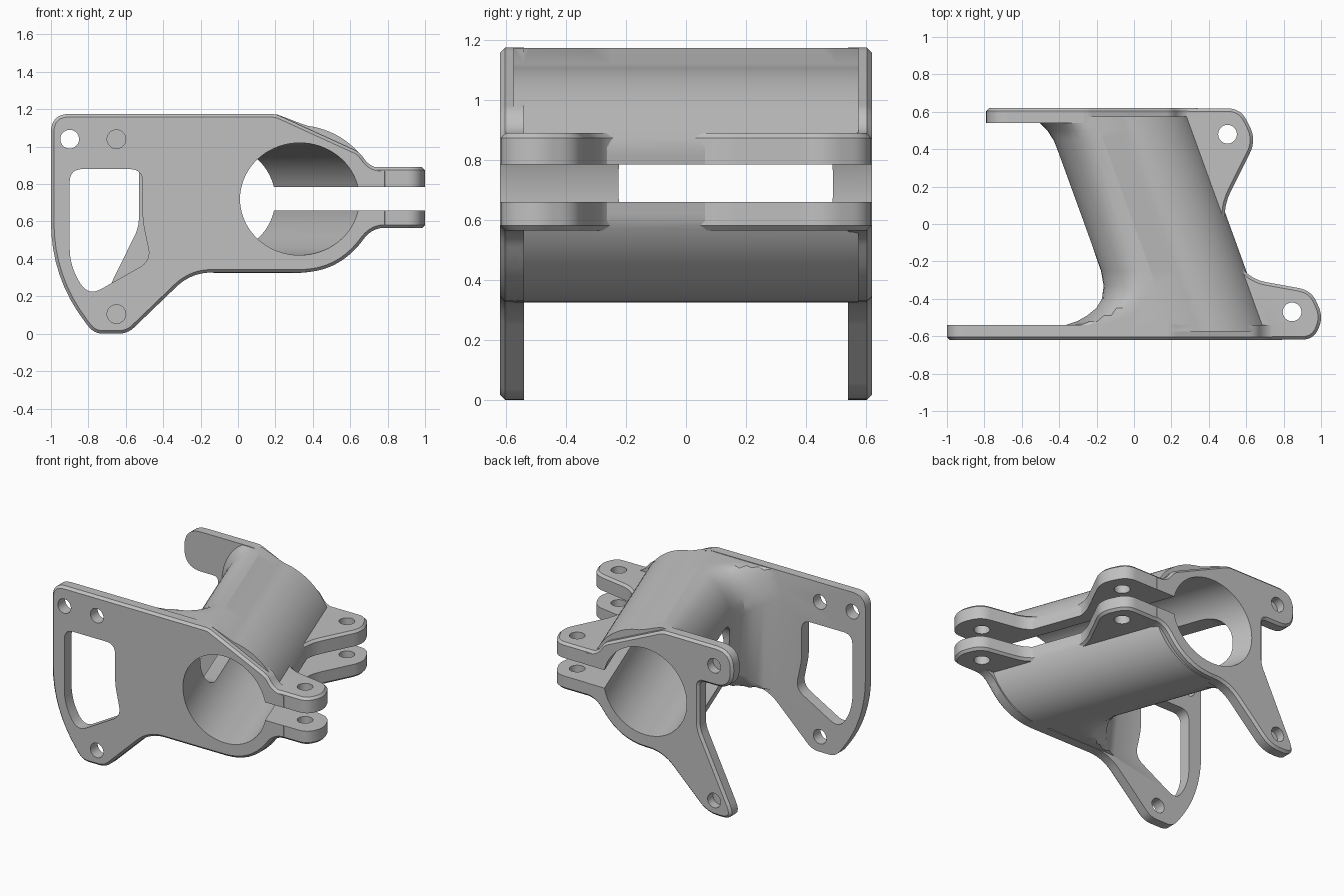
import bpy, bmesh, math
from mathutils import Vector

old = bpy.data.objects.get("Cube")
if old:
    bpy.data.objects.remove(old, do_unlink=True)

grey = bpy.data.materials.new("plain_grey")
grey.use_nodes = True
GREY = (0.53, 0.53, 0.53, 1)
grey.diffuse_color = GREY
grey.node_tree.nodes["Principled BSDF"].inputs["Base Color"].default_value = GREY

AXIS_Z = 0.72
COS = math.cos(math.radians(20))
CHAMFER = 0.016


def axis_x(y):
    """Centre of the slanted bore at depth y."""
    return 0.105 - 0.363 * y


def rounded(corners, steps=8):
    """Polygon whose corners (x, y, setback) are rounded off."""
    out = []
    for i, (x, y, r) in enumerate(corners):
        p = Vector((x, y))
        if r == 0:
            out.append(p)
            continue
        a = p + (Vector(corners[i - 1][:2]) - p).normalized() * r
        b = p + (Vector(corners[(i + 1) % len(corners)][:2]) - p).normalized() * r
        for k in range(steps + 1):
            t = k / steps
            out.append(a * (1 - t) ** 2 + p * 2 * t * (1 - t) + b * t * t)
    return out


def circle(x, y, r, n=48):
    return [Vector((x + r * math.cos(2 * math.pi * k / n),
                    y + r * math.sin(2 * math.pi * k / n))) for k in range(n)]


def inset(outline, d):
    """Outline moved inward by d with mitred corners."""
    n = len(outline)
    area = sum(outline[i - 1].cross(outline[i]) for i in range(n))
    side = 1 if area > 0 else -1
    out = []
    for i, p in enumerate(outline):
        a = (p - outline[i - 1]).normalized()
        b = (outline[(i + 1) % n] - p).normalized()
        na, nb = Vector((-a.y, a.x)) * side, Vector((-b.y, b.x)) * side
        out.append(p + (na + nb) * d / (1 + na.dot(nb)))
    return out


def loft(name, rings):
    """Closed skin over equal rings of 3D points."""
    bm = bmesh.new()
    vs = [[bm.verts.new(p) for p in ring] for ring in rings]
    n = len(vs[0])
    for a, b in zip(vs, vs[1:]):
        for i in range(n):
            j = (i + 1) % n
            bm.faces.new((a[i], a[j], b[j], b[i]))
    bm.faces.new(vs[0])
    bm.faces.new(vs[-1])
    bmesh.ops.recalc_face_normals(bm, faces=bm.faces[:])
    mesh = bpy.data.meshes.new(name)
    bm.to_mesh(mesh)
    bm.free()
    mesh.materials.append(grey)
    ob = bpy.data.objects.new(name, mesh)
    bpy.context.collection.objects.link(ob)
    return ob


def prism(name, outline, axis, lo, hi, cut_lo=False, cut_hi=False):
    """Outline pushed along an axis, with optional chamfered ends."""
    def place(p, h):
        return {0: (h, p[0], p[1]), 1: (p[0], h, p[1]), 2: (p[0], p[1], h)}[axis]
    layers = [(outline, lo), (outline, hi)]
    if cut_lo:
        layers[0:1] = [(inset(outline, CHAMFER), lo), (outline, lo + CHAMFER)]
    if cut_hi:
        layers[-1:] = [(outline, hi - CHAMFER), (inset(outline, CHAMFER), hi)]
    return loft(name, [[place(p, h) for p in o] for o, h in layers])


def combine(target, other, operation):
    mod = target.modifiers.new(operation, 'BOOLEAN')
    mod.operation, mod.object, mod.solver = operation, other, 'EXACT'
    bpy.context.view_layer.objects.active = target
    bpy.ops.object.modifier_apply(modifier=mod.name)
    bpy.data.objects.remove(other, do_unlink=True)


# Slanted tube: section with a flat strip on top and a squared left shoulder
section = [(-0.10, 1.173), (0.03, 1.12)]
for deg in range(82, -145, -4):
    a = math.radians(deg)
    section.append((min(0.38, 0.4 * math.cos(a)), AXIS_Z + 0.395 * math.sin(a)))
for k in range(10):
    a = math.radians(9 * k)
    section.append((-0.11 - 0.24 * math.cos(a), 0.87 + 0.3 * math.sin(a)))


def tube_ring(y, flare):
    ring = []
    for u, z in section:
        if u < -0.105:
            d = Vector((u, z - AXIS_Z)).normalized() * flare
            u, z = u + d.x, min(1.171, max(0.329, z + d.y))
        ring.append((axis_x(y) + u / COS, y, z))
    return ring


flares = [(-0.575, 0.30), (-0.54, 0.30), (-0.52, 0.23), (-0.49, 0.165), (-0.45, 0.10),
          (-0.4, 0.05), (-0.33, 0.015), (-0.25, 0), (0.45, 0), (0.5, 0.015),
          (0.54, 0.04), (0.575, 0.04)]
body = loft("clamp_bracket", [tube_ring(y, f) for y, f in flares])

# Front mounting plate
front = rounded([(-1, 1.175, 0.1), (0.2, 1.175, 0.03), (0.65, 0.97, 0.03), (0.71, 0.885, 0.06),
                 (0.8, 0.885, 0), (0.8, 0.567, 0), (0.72, 0.567, 0.07), (0.53, 0.327, 0.2),
                 (-0.25, 0.327, 0.11), (-0.59, 0, 0.05), (-0.77, 0, 0.05), (-1, 0.3, 0.3)])
combine(body, prism("front_plate", front, 1, -0.62, -0.54, cut_lo=True), 'UNION')

# Back plate with upper lug and lower leg
back = rounded([(-0.79, 1.175, 0.13), (-0.25, 1.175, 0.03), (0.2, 0.97, 0.03), (0.26, 0.885, 0.06),
                (0.35, 0.885, 0), (0.35, 0.567, 0), (0.27, 0.567, 0.07), (0.08, 0.327, 0.2),
                (-0.25, 0.327, 0.11), (-0.59, 0, 0.08), (-0.81, 0, 0.11),
                (-0.53, 0.57, 0.05), (-0.53, 0.9, 0.04), (-0.79, 0.9, 0.13)])
combine(body, prism("back_plate", back, 1, 0.54, 0.62, cut_hi=True), 'UNION')

# Clamp ears, later split by the slot
ears = rounded([(axis_x(0.618), 0.618, 0), (0.57, 0.618, 0.07), (0.655, 0.45, 0.08),
                (0.46, 0.06, 0.13), (0.59, -0.29, 0.12), (0.95, -0.355, 0.07),
                (1.012, -0.5, 0.06), (0.96, -0.618, 0.06), (axis_x(-0.618), -0.618, 0)])
combine(body, prism("ears", ears, 2, 0.565, 0.89, cut_lo=True, cut_hi=True), 'UNION')

# Round bore through the slanted tube
bore = loft("bore", [[(axis_x(y) + p.x / COS, y, AXIS_Z + p.y) for p in circle(0, 0, 0.3, 72)]
                     for y in (-0.8, 0.8)])
combine(body, bore, 'DIFFERENCE')

# Clamping slot
slot = [(axis_x(-0.8), -0.8), (1.3, -0.8), (1.3, 0.8), (axis_x(0.8), 0.8)]
combine(body, prism("slot", slot, 2, 0.66, 0.785), 'DIFFERENCE')

# Opening in the closed side of the tube
side = rounded([(-0.225, 0.53, 0.15), (0.49, 0.53, 0.15), (0.49, 0.91, 0.15), (-0.225, 0.91, 0.15)])
combine(body, prism("side_opening", side, 0, -0.9, -0.05), 'DIFFERENCE')

# Window in the front plate
window = rounded([(-0.9, 0.88, 0.07), (-0.51, 0.88, 0.07), (-0.51, 0.6, 0.05),
                  (-0.465, 0.39, 0.07), (-0.8, 0.2, 0.08), (-0.9, 0.36, 0.1)])
combine(body, prism("plate_window", window, 1, -0.8, -0.5), 'DIFFERENCE')

# Screw holes: through the front plate, blind in the back plate, through the ears
for x, z in ((-0.9, 1.04), (-0.65, 1.04), (-0.65, 0.105)):
    combine(body, prism("hole", circle(x, z, 0.05, 32), 1, -0.8, -0.5), 'DIFFERENCE')
    if x > -0.8:
        combine(body, prism("hole", circle(x, z, 0.05, 32), 1, 0.56, 0.8), 'DIFFERENCE')
for x, y in ((0.5, 0.48), (0.845, -0.47)):
    combine(body, prism("hole", circle(x, y, 0.05, 32), 2, 0.5, 0.95), 'DIFFERENCE')

bpy.ops.object.select_all(action='DESELECT')
body.select_set(True)
bpy.context.view_layer.objects.active = body
bpy.ops.object.shade_smooth_by_angle(angle=math.radians(25))
